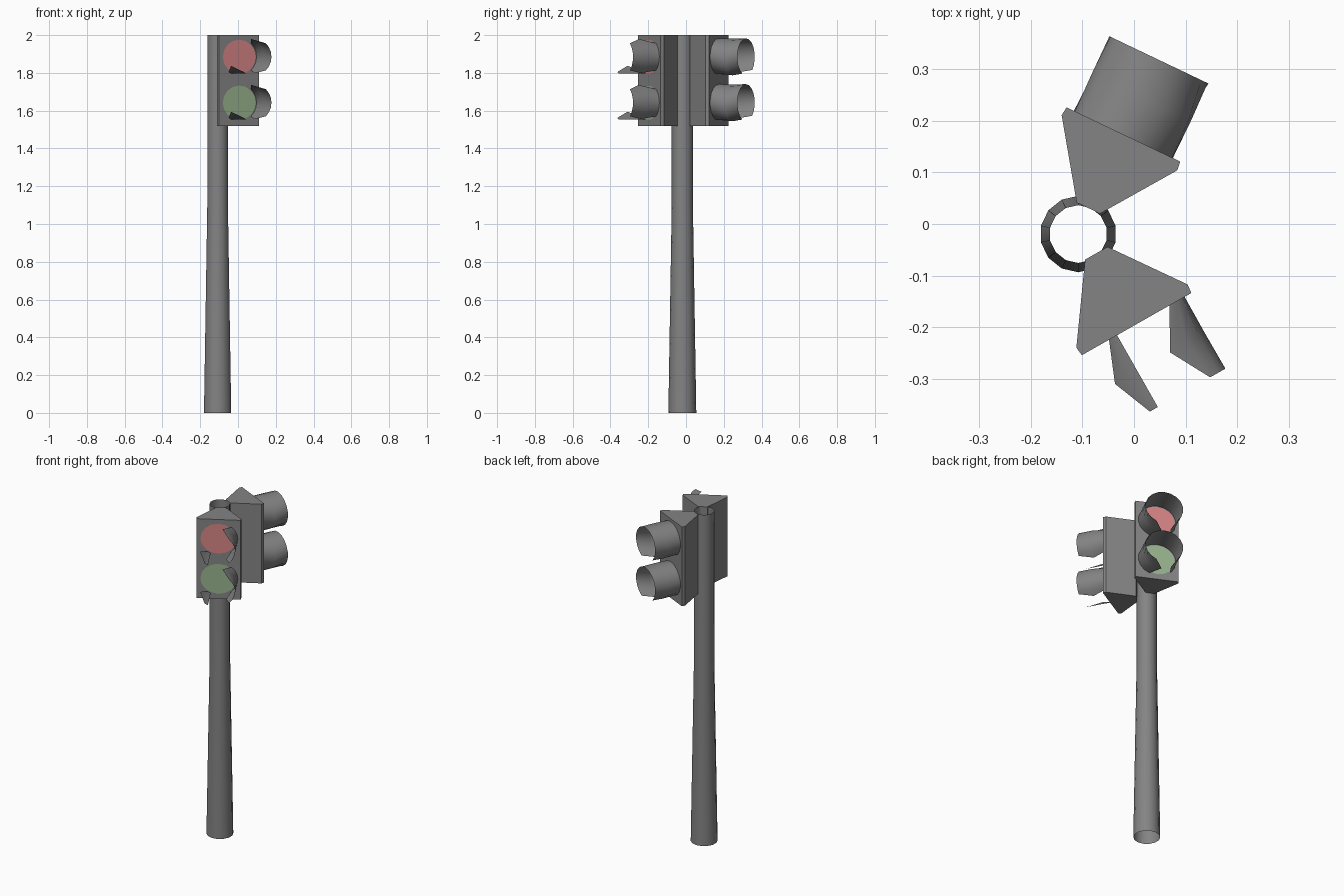
import bpy, bmesh, math
from mathutils import Vector

if "Cube" in bpy.data.objects:
    bpy.data.objects.remove(bpy.data.objects["Cube"])


def material(name, rgb):
    m = bpy.data.materials.new(name)
    m.diffuse_color = (*rgb, 1)
    m.use_nodes = True
    m.node_tree.nodes["Principled BSDF"].inputs["Base Color"].default_value = m.diffuse_color
    return m


GREY = material("metal_grey", (0.23, 0.23, 0.235))
RED = material("red_lens", (0.66, 0.23, 0.23))
GREEN = material("green_lens", (0.31, 0.45, 0.27))

RX, RZ = 0.107, 0.098           # visor radii: sideways and vertical
LENGTH = 0.16                   # visor length
LIGHTS = (("red", 1.885, RED), ("green", 1.642, GREEN))


def make(name, bm, mat, smooth=False):
    mesh = bpy.data.meshes.new(name)
    bm.to_mesh(mesh)
    bm.free()
    mesh.materials.append(mat)
    ob = bpy.data.objects.new(name, mesh)
    bpy.context.collection.objects.link(ob)
    if smooth:
        bpy.ops.object.select_all(action='DESELECT')
        ob.select_set(True)
        bpy.context.view_layer.objects.active = ob
        bpy.ops.object.shade_smooth_by_angle(angle=math.radians(35))
    return ob


def grid_faces(bm, rows):
    for a, b in zip(rows, rows[1:]):
        for i in range(len(a) - 1):
            bm.faces.new((a[i], a[i + 1], b[i + 1], b[i]))


# hollow pole, tapered in its lower half and open at both ends
bm = bmesh.new()
rows = []
for z, r in ((0, 0.074), (1.1, 0.056), (2.0, 0.056)):
    ring = []
    for i in range(14):
        a = 2 * math.pi * (i + 0.5) / 14
        ring.append(bm.verts.new((-0.108 + r * math.cos(a), -0.0195 + r * math.sin(a), z)))
    rows.append(ring + ring[:1])
grid_faces(bm, rows)
make("pole", bm, GREY, True)


def signal_head(label, cx, cy, across, out, flaps):
    """One signal head: across and out are its horizontal axes,
    flaps lists visor sheets as (start, end) angles at root, middle and tip."""
    def place(t, n, z):
        return Vector((cx + t * across[0] + n * out[0], cy + t * across[1] + n * out[1], z))

    # wedge-shaped housing
    outline = ((-0.122, 0), (0.122, 0), (0.124, -0.018), (0.025, -0.158), (-0.025, -0.158), (-0.124, -0.018))
    bm = bmesh.new()
    low = [bm.verts.new(place(t, n, 1.52)) for t, n in outline]
    high = [bm.verts.new(place(t, n, 2.0)) for t, n in outline]
    bm.faces.new(low)
    bm.faces.new(high)
    grid_faces(bm, (low + low[:1], high + high[:1]))
    bmesh.ops.recalc_face_normals(bm, faces=bm.faces)
    make(label + "_housing", bm, GREY)

    for colour, z, mat in LIGHTS:
        # lens plate
        bm = bmesh.new()
        angles = [2 * math.pi * i / 16 for i in range(16)]
        f = bm.faces.new([bm.verts.new(place(0.1 * math.cos(a), 0.003, z + 0.091 * math.sin(a)))
                          for a in angles])
        f.normal_update()
        if f.normal.dot(Vector((*out, 0))) < 0:
            f.normal_flip()
        make(f"{label}_{colour}_lens", bm, mat)

        # visor sheets with pointed edges
        bm = bmesh.new()
        for starts, ends in flaps:
            steps = max(2, round((ends[1] - starts[1]) / 22))
            rows = []
            for k in range(3):
                row = []
                for i in range(steps + 1):
                    a = math.radians(starts[k] + (ends[k] - starts[k]) * i / steps)
                    row.append(bm.verts.new(place(RX * math.cos(a), LENGTH * k / 2, z + RZ * math.sin(a))))
                rows.append(row)
            grid_faces(bm, rows)
        bm.normal_update()
        for f in bm.faces:
            c = f.calc_center_median()
            axis = place(0, 0, z)
            o = Vector((*out, 0))
            radial = (c - axis) - o * (c - axis).dot(o)
            if f.normal.dot(radial) < 0:
                f.normal_flip()
        make(f"{label}_{colour}_visor", bm, GREY, True)


def axes(degrees, side):
    a = math.radians(degrees)
    return (math.cos(a), -side * math.sin(a)), (math.sin(a), side * math.cos(a))


# front head: a right-hand flap and a small lower left one
signal_head("front", 0.005, -0.194, *axes(29.6, -1),
            [((-47, -62, -47), (47, 74, 47)), ((235, 209, 235), (246, 246, 246))])
# rear head: nearly full tube with a gap underneath
signal_head("rear", -0.0205, 0.1735, *axes(25.5, 1),
            [((-65, -92, -65), (225, 238, 225))])
